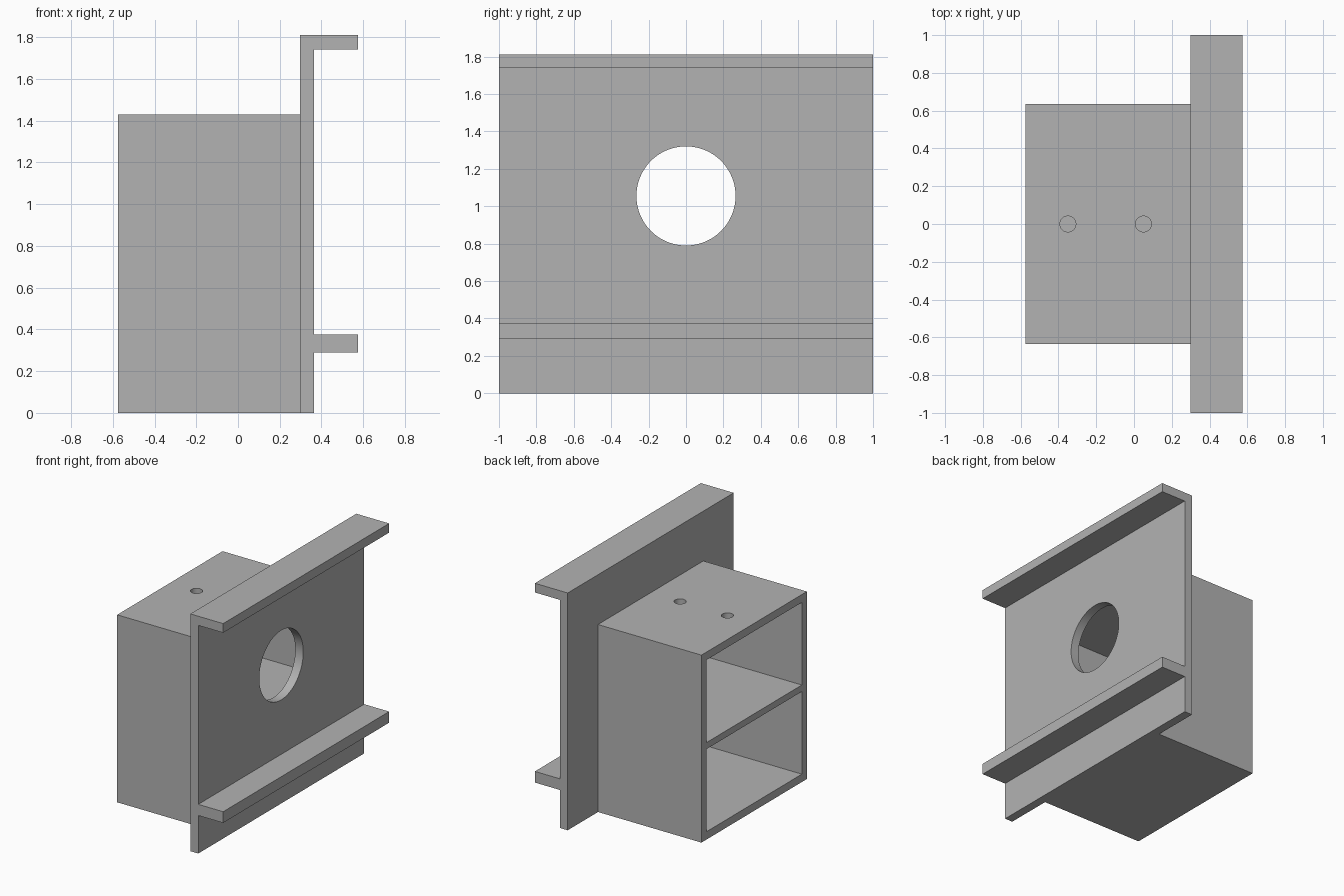
import bpy, bmesh
from mathutils import Matrix, Vector

cube = bpy.data.objects.get("Cube")
if cube:
    bpy.data.objects.remove(cube, do_unlink=True)

# Single grey material
GREY = (0.45, 0.45, 0.45, 1)
grey = bpy.data.materials.new("plain_grey")
grey.use_nodes = True
grey.diffuse_color = GREY
grey.node_tree.nodes["Principled BSDF"].inputs["Base Color"].default_value = GREY


def make_object(name, bm):
    bmesh.ops.recalc_face_normals(bm, faces=bm.faces)
    mesh = bpy.data.meshes.new(name)
    bm.to_mesh(mesh)
    bm.free()
    mesh.materials.append(grey)
    obj = bpy.data.objects.new(name, mesh)
    bpy.context.scene.collection.objects.link(obj)
    return obj


def box(name, low, high):
    low, high = Vector(low), Vector(high)
    bm = bmesh.new()
    bmesh.ops.create_cube(bm, size=1, matrix=Matrix.Translation((low + high) / 2)
                          @ Matrix.Diagonal((*(high - low), 1)))
    return make_object(name, bm)


def cylinder(name, centre, radius, depth, axis, sides):
    bm = bmesh.new()
    turn = Vector(axis).to_track_quat('Z', 'Y').to_matrix().to_4x4()
    bmesh.ops.create_cone(bm, cap_ends=True, segments=sides, radius1=radius, radius2=radius,
                          depth=depth, matrix=Matrix.Translation(centre) @ turn)
    return make_object(name, bm)


def extrude_profile(name, points, half_width):
    bm = bmesh.new()
    face = bm.faces.new([bm.verts.new((x, -half_width, z)) for x, z in points])
    result = bmesh.ops.extrude_face_region(bm, geom=[face], use_keep_orig=True)
    verts = [v for v in result["geom"] if isinstance(v, bmesh.types.BMVert)]
    bmesh.ops.translate(bm, verts=verts, vec=(0, 2 * half_width, 0))
    return make_object(name, bm)


def cut(target, cutters):
    for cutter in cutters:
        cutter.hide_render = True
        mod = target.modifiers.new("cut", 'BOOLEAN')
        mod.operation, mod.solver, mod.object = 'DIFFERENCE', 'EXACT', cutter
    bpy.context.view_layer.update()
    graph = bpy.context.evaluated_depsgraph_get()
    mesh = bpy.data.meshes.new_from_object(target.evaluated_get(graph))
    target.modifiers.clear()
    target.data = mesh
    for cutter in cutters:
        bpy.data.objects.remove(cutter, do_unlink=True)


def smooth_round_walls(obj):
    bpy.ops.object.select_all(action='DESELECT')
    obj.select_set(True)
    bpy.context.view_layer.objects.active = obj
    bpy.ops.object.shade_smooth_by_angle()


BACK, PLATE, FACE, LIP = -0.575, 0.298, 0.365, 0.575
HEIGHT, SIDE, WALL = 1.43, 0.635, 0.06

# Upright plate with two projecting rails and a large round hole
flanged_plate = extrude_profile("flanged_plate", [
    (PLATE, 0), (FACE, 0), (FACE, 0.29), (LIP, 0.29), (LIP, 0.375), (FACE, 0.375),
    (FACE, 1.74), (LIP, 1.74), (LIP, 1.81), (PLATE, 1.81)], 1.0)
cut(flanged_plate, [cylinder("hole_cutter", (0.33, 0, 1.055), 0.265, 0.3, (1, 0, 0), 96)])

# Open housing: two pockets split by a shelf, two small holes in the roof
housing = box("housing", (BACK, -SIDE, 0), (PLATE, SIDE, HEIGHT))
pockets = [box("pocket_cutter", (BACK - 0.1, WALL - SIDE, low), (PLATE + 0.1, SIDE - WALL, high))
           for low, high in ((WALL, 0.69), (0.74, HEIGHT - WALL))]
drills = [cylinder("drill_cutter", (x, 0, HEIGHT), 0.042, 0.3, (0, 0, 1), 48)
          for x in (-0.35, 0.05)]
cut(housing, pockets + drills)

for part in (flanged_plate, housing):
    smooth_round_walls(part)
